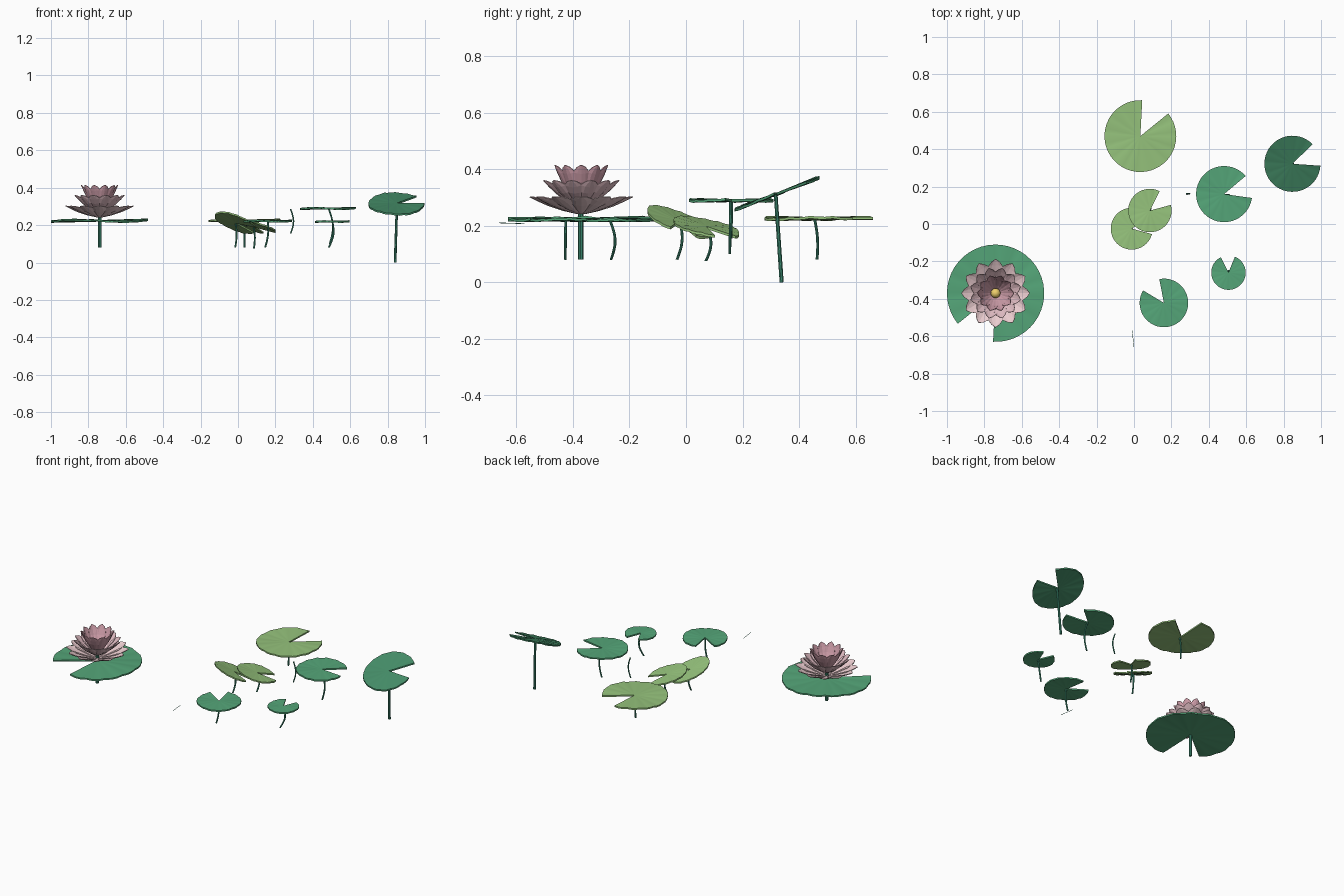
import bpy, bmesh
from math import sin, cos, pi, radians
from mathutils import Vector, Matrix

if "Cube" in bpy.data.objects:
    bpy.data.objects.remove(bpy.data.objects["Cube"])


def material(name, rgb):
    m = bpy.data.materials.new(name)
    m.diffuse_color = (*rgb, 1)
    m.use_nodes = True
    m.node_tree.nodes["Principled BSDF"].inputs["Base Color"].default_value = m.diffuse_color
    return m


GREEN = material("leaf green", (0.09, 0.38, 0.19))
DEEP = material("deep green", (0.06, 0.27, 0.14))
LIME = material("light green", (0.30, 0.54, 0.20))
STEM = material("stem green", (0.05, 0.28, 0.18))
PINKS = [material("pale pink", (0.82, 0.60, 0.62)),
         material("mid pink", (0.74, 0.50, 0.54)),
         material("rose pink", (0.62, 0.34, 0.40))]
YELLOW = material("yellow", (0.85, 0.62, 0.15))


def finish(name, bm, mat, smooth=False):
    bmesh.ops.recalc_face_normals(bm, faces=bm.faces[:])
    me = bpy.data.meshes.new(name)
    bm.to_mesh(me)
    bm.free()
    me.materials.append(mat)
    ob = bpy.data.objects.new(name, me)
    bpy.context.collection.objects.link(ob)
    if smooth:
        bpy.context.view_layer.objects.active = ob
        ob.select_set(True)
        bpy.ops.object.shade_smooth_by_angle()
        ob.select_set(False)
    return ob


# Notched, gently rippled leaf with thickness; sx, sy are its slopes
def lily_pad(name, c, r, notch, mat, sx=0, sy=0, gap=48, thick=0.009):
    bm = bmesh.new()
    n, rings = 39, (0.35, 0.7, 1.0)
    start, span = radians(notch + gap / 2), radians(360 - gap)

    def vert(k, i, dz):
        a = start + span * i / n
        x, y = r * k * cos(a), r * k * sin(a)
        z = 0.018 * r * k * cos(a * 3) + 0.012 * r * k * cos(2 * pi * i / 3)
        return bm.verts.new((c[0] + x, c[1] + y, c[2] + z + sx * x + sy * y + dz))

    sides = []
    for dz in (thick / 2, -thick / 2):
        mid = bm.verts.new((c[0], c[1], c[2] + dz))
        grid = [[vert(k, i, dz) for i in range(n + 1)] for k in rings]
        for i in range(n):
            bm.faces.new((mid, grid[0][i], grid[0][i + 1]))
            for a, b in zip(grid, grid[1:]):
                bm.faces.new((a[i], b[i], b[i + 1], a[i + 1]))
        sides.append([mid] + [g[0] for g in grid] + grid[-1][1:]
                     + [g[-1] for g in grid[-2::-1]])
    top, bot = sides
    for i in range(len(top)):
        j = (i + 1) % len(top)
        bm.faces.new((top[i], bot[i], bot[j], top[j]))
    finish(name, bm, mat, True)


# Tapered tube from top to bottom, bowed sideways in the middle
def stem(name, top, bottom, r, bow=(0, 0, 0), taper=1.0):
    bm = bmesh.new()
    top, bottom, bow = Vector(top), Vector(bottom), Vector(bow)
    rot = (bottom - top).to_track_quat('Z', 'Y').to_matrix()
    steps, seg, loops = 8, 8, []
    for s in range(steps + 1):
        t = s / steps
        p = top.lerp(bottom, t) + bow * sin(pi * t)
        q = r * (1 + (taper - 1) * t)
        loops.append([bm.verts.new(p + rot @ Vector((q * cos(2 * pi * i / seg), q * sin(2 * pi * i / seg), 0)))
                      for i in range(seg)])
    for a, b in zip(loops, loops[1:]):
        for i in range(seg):
            j = (i + 1) % seg
            bm.faces.new((a[i], a[j], b[j], b[i]))
    bm.faces.new(loops[0])
    bm.faces.new(loops[-1])
    finish(name, bm, STEM, True)


# Leaves
lily_pad("flower_pad", (-0.74, -0.37, 0.223), 0.26, 243, GREEN)
lily_pad("back_pad", (0.034, 0.47, 0.225), 0.192, 63, LIME)
lily_pad("raised_pad", (0.482, 0.16, 0.289), 0.15, 16, GREEN)
lily_pad("tall_pad", (0.847, 0.322, 0.313), 0.15, 20, DEEP, 0.0, 0.38)
lily_pad("small_pad", (0.505, -0.26, 0.219), 0.092, 92, GREEN)
lily_pad("front_pad", (0.16, -0.422, 0.221), 0.13, 125, GREEN)
lily_pad("tilted_pad_low", (-0.012, -0.025, 0.213), 0.112, 9, LIME, -0.32, -0.36)
lily_pad("tilted_pad_high", (0.085, 0.072, 0.193), 0.116, 39, LIME, -0.24, -0.2)

# Stems
stem("flower_stem", (-0.74, -0.372, 0.26), (-0.74, -0.372, 0.08), 0.009)
stem("back_stem", (0.034, 0.455, 0.222), (0.034, 0.463, 0.08), 0.005, (0, 0.006, 0))
stem("raised_stem", (0.485, 0.157, 0.287), (0.49, 0.155, 0.1), 0.005, (0.02, 0, 0))
stem("tall_stem", (0.85, 0.317, 0.31), (0.84, 0.338, 0.0), 0.007, taper=1.1)
stem("small_stem", (0.505, -0.268, 0.217), (0.485, -0.265, 0.08), 0.005, (0.015, 0.016, 0))
stem("front_stem", (0.16, -0.425, 0.218), (0.145, -0.427, 0.08), 0.005, (0.008, 0, 0))
stem("tilted_stem_low", (-0.012, -0.02, 0.208), (-0.015, -0.032, 0.08), 0.005, (0.006, 0.012, 0))
stem("tilted_stem_high", (0.085, 0.078, 0.188), (0.085, 0.07, 0.075), 0.005, (0.005, 0.014, 0))
stem("loose_stem", (0.281, 0.163, 0.285), (0.281, 0.16, 0.155), 0.004, (0.016, 0, 0))
stem("floating_strand", (-0.01, -0.57, 0.207), (0.0, -0.66, 0.21), 0.0012)

# Flower: three tiers of cupped petals as (count, base r, base z, tip r, tip z, half width)
TIERS = [(12, 0.012, 0.242, 0.182, 0.302, 0.042),
         (12, 0.012, 0.262, 0.138, 0.36, 0.036),
         (10, 0.012, 0.275, 0.098, 0.414, 0.032)]
PROFILE = [(0, 0.12), (0.3, 0.55), (0.6, 0.95), (0.8, 0.9), (0.93, 0.5), (1, 0.04)]
centre = Vector((-0.74, -0.37, 0))
for k, (count, r0, z0, r1, z1, w) in enumerate(TIERS):
    bm = bmesh.new()
    slope = Vector((r1 - r0, 0, z1 - z0)).normalized()
    inward = Vector((-slope.z, 0, slope.x))
    for p in range(count):
        m = Matrix.Rotation(2 * pi * (p + 0.5 * (k % 2)) / count, 3, 'Z')
        rows = []
        for t, wide in PROFILE:
            base = Vector((r0 + (r1 - r0) * t, 0, z0 + (z1 - z0) * t)) - inward * 0.008 * sin(pi * t)
            rows.append([[bm.verts.new(centre + m @ (base + Vector((0, u * w * wide, 0))
                          + inward * (0.012 * wide * u * u + d)))
                          for u in (-1, -0.5, 0, 0.5, 1)] for d in (0.0015, -0.0015)])
        for side in (0, 1):
            for a, b in zip(rows, rows[1:]):
                for i in range(4):
                    bm.faces.new((a[side][i], a[side][i + 1], b[side][i + 1], b[side][i]))
        for a, b in zip(rows, rows[1:]):
            for i in (0, 4):
                bm.faces.new((a[0][i], a[1][i], b[1][i], b[0][i]))
        for e in (rows[0], rows[-1]):
            for i in range(4):
                bm.faces.new((e[0][i], e[0][i + 1], e[1][i + 1], e[1][i]))
    finish("petal_tier_%d" % (k + 1), bm, PINKS[k])

# Yellow flower heart
bm = bmesh.new()
bmesh.ops.create_uvsphere(bm, u_segments=16, v_segments=10, radius=0.026,
                          matrix=Matrix.Translation((-0.74, -0.37, 0.31)))
finish("flower_heart", bm, YELLOW, True)
